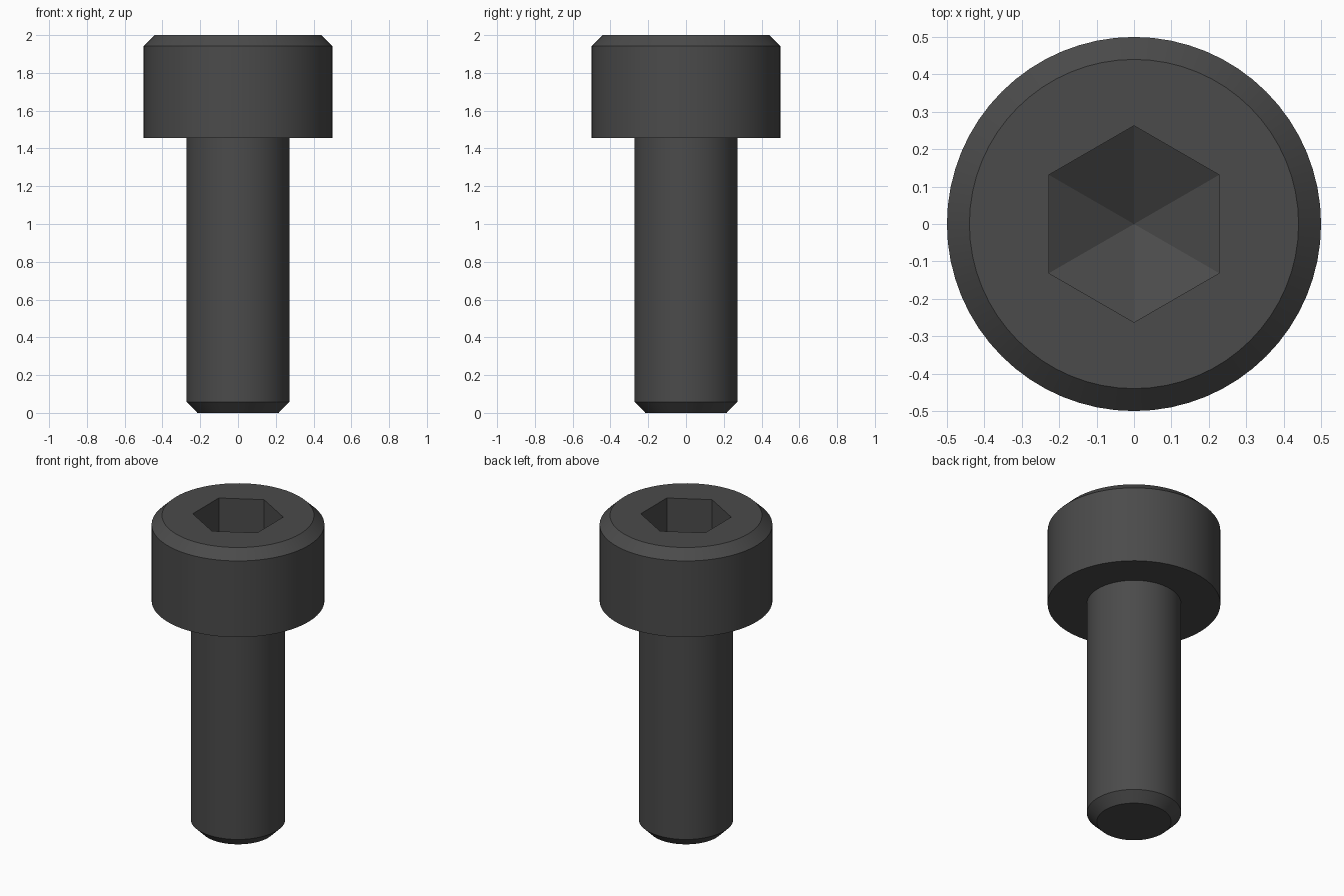
import bpy
import bmesh
from math import pi, cos, sin, tan, radians

cube = bpy.data.objects.get("Cube")
if cube:
    bpy.data.objects.remove(cube, do_unlink=True)

# Main dimensions
HEIGHT, HEAD_R, HEAD_H = 2.0, 0.5, 0.545
SHANK_R, CHAMFER = 0.273, 0.058
SOCKET_FLAT, SOCKET_DEPTH = 0.2275, 0.26
SIDES = 64

# Dark steel
steel = bpy.data.materials.new("dark_steel")
steel.use_nodes = True
colour = (0.07, 0.07, 0.07, 1.0)
steel.diffuse_color = colour
steel.node_tree.nodes["Principled BSDF"].inputs["Base Color"].default_value = colour


def lathe(name, profile, sides, turn=0.0):
    """Closed solid from (radius, z) points; radius 0 makes a pointed end."""
    bm = bmesh.new()
    rings = []
    for r, z in profile:
        count = sides if r > 0 else 1
        angles = [turn + 2 * pi * i / sides for i in range(count)]
        rings.append([bm.verts.new((r * cos(a), r * sin(a), z)) for a in angles])
    for low, high in zip(rings, rings[1:]):
        for i in range(sides):
            j = (i + 1) % sides
            if len(low) == 1:
                bm.faces.new((low[0], high[j], high[i]))
            else:
                bm.faces.new((low[i], low[j], high[j], high[i]))
    for end in (rings[0], rings[-1]):
        if len(end) > 1:
            bm.faces.new(end)
    bmesh.ops.recalc_face_normals(bm, faces=bm.faces)
    mesh = bpy.data.meshes.new(name)
    bm.to_mesh(mesh)
    bm.free()
    mesh.materials.append(steel)
    obj = bpy.data.objects.new(name, mesh)
    bpy.context.collection.objects.link(obj)
    return obj


# Shank and head turned as one piece, chamfered at both ends
head_z = HEIGHT - HEAD_H
screw = lathe("cap_screw", [
    (SHANK_R - CHAMFER, 0),
    (SHANK_R, CHAMFER),
    (SHANK_R, head_z),
    (HEAD_R, head_z),
    (HEAD_R, HEIGHT - CHAMFER),
    (HEAD_R - CHAMFER - 0.002, HEIGHT),
], SIDES)

# Hexagonal socket with a drill-point floor
corner_r = SOCKET_FLAT / cos(pi / 6)
floor_z = HEIGHT - SOCKET_DEPTH
cutter = lathe("socket_cutter", [
    (0, floor_z - corner_r * tan(radians(30))),
    (corner_r, floor_z),
    (corner_r, HEIGHT + 0.1),
], 6, turn=pi / 6)
cutter.hide_render = True

cut = screw.modifiers.new("socket", 'BOOLEAN')
cut.operation = 'DIFFERENCE'
cut.solver = 'EXACT'
cut.object = cutter

bpy.ops.object.select_all(action='DESELECT')
screw.select_set(True)
bpy.context.view_layer.objects.active = screw
bpy.ops.object.modifier_apply(modifier=cut.name)
bpy.data.objects.remove(cutter, do_unlink=True)

# Smooth round walls, crisp chamfers and socket edges
bpy.ops.object.shade_smooth_by_angle(angle=radians(25))
